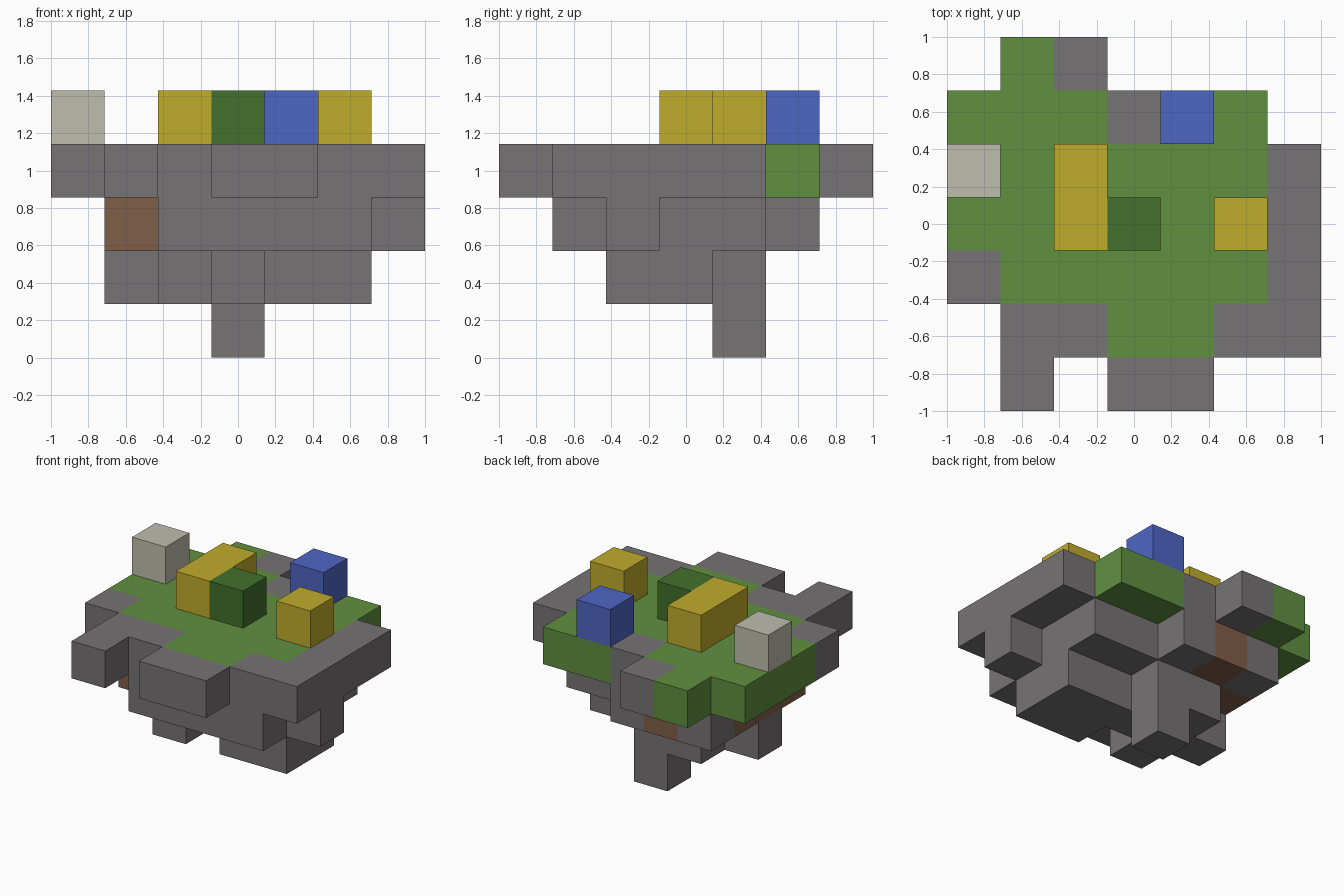
import bpy
import bmesh
from mathutils import Vector

if "Cube" in bpy.data.objects:
    bpy.data.objects.remove(bpy.data.objects["Cube"], do_unlink=True)

N = 7
S = 2 / N  # edge length of one block

# Floor plans from bottom to top; first row is the back, first column is -x
EMPTY = "......."
LAYERS = [
    # root tip
    [EMPTY, EMPTY, "...s...", EMPTY, EMPTY, EMPTY, EMPTY],
    # lower rock
    [EMPTY, EMPTY, "..ss...", ".sssss.", "..s.ss.", EMPTY, EMPTY],
    # middle rock with earth
    [EMPTY, ".ses...", ".essss.", ".essss.", ".esssss", "..ssss.", EMPTY],
    # grass plateau with rock rim
    [".gs....", "gggsgg.", "ggggggs", "ggggggs", "sgggggs", ".ssggss", ".s.ss.."],
    # blocks on the plateau
    [EMPTY, "....b..", "w.l....", "..ld.y.", EMPTY, EMPTY, EMPTY],
]

COLOURS = {
    "stone grey": (118, 115, 116),
    "grass green": (96, 144, 64),
    "earth brown": (128, 94, 72),
    "dark green": (66, 112, 44),
    "yellow": (192, 172, 44),
    "blue": (78, 102, 196),
    "pale grey": (190, 190, 174),
}

PARTS = {
    "s": ("rock_base", "stone grey"),
    "g": ("grass_top", "grass green"),
    "e": ("earth_patch", "earth brown"),
    "d": ("bush_block", "dark green"),
    "l": ("long_yellow_block", "yellow"),
    "y": ("small_yellow_block", "yellow"),
    "b": ("blue_block", "blue"),
    "w": ("pale_block", "pale grey"),
}


def linear(c):
    c /= 255
    return c / 12.92 if c <= 0.04045 else ((c + 0.055) / 1.055) ** 2.4


def make_material(name, rgb):
    mat = bpy.data.materials.new(name)
    colour = (*map(linear, rgb), 1)
    mat.use_nodes = True
    mat.diffuse_color = colour
    mat.node_tree.nodes["Principled BSDF"].inputs["Base Color"].default_value = colour
    return mat


def axis(i):
    return Vector([float(k == i % 3) for k in range(3)])


def add_outer_faces(bm, cell):
    """Add only the faces of one block that touch open space."""
    centre = Vector(cell) + Vector((0.5, 0.5, 0.5))
    for d in range(3):
        n, u, v = axis(d), axis(d + 1), axis(d + 2)
        for sign in (-1, 1):
            if tuple(int(c) for c in Vector(cell) + n * sign) in cells:
                continue
            corners = [(-1, -1), (1, -1), (1, 1), (-1, 1)][::sign]
            points = [centre + (n * sign + u * a + v * b) / 2 for a, b in corners]
            bm.faces.new([bm.verts.new((p - Vector((N / 2, N / 2, 0))) * S) for p in points])


# Read the floor plans into a lookup of filled blocks
cells = {}
for z, plan in enumerate(LAYERS):
    for y, row in enumerate(reversed(plan)):
        for x, key in enumerate(row):
            if key != ".":
                cells[x, y, z] = key

materials = {name: make_material(name, rgb) for name, rgb in COLOURS.items()}

# One object per part, with coplanar faces merged
for key, (name, colour) in PARTS.items():
    bm = bmesh.new()
    for cell, k in cells.items():
        if k == key:
            add_outer_faces(bm, cell)
    bmesh.ops.remove_doubles(bm, verts=bm.verts, dist=0.001)
    bmesh.ops.dissolve_limit(bm, angle_limit=0.01, verts=bm.verts, edges=bm.edges)
    mesh = bpy.data.meshes.new(name)
    bm.to_mesh(mesh)
    bm.free()
    mesh.materials.append(materials[colour])
    bpy.context.collection.objects.link(bpy.data.objects.new(name, mesh))
